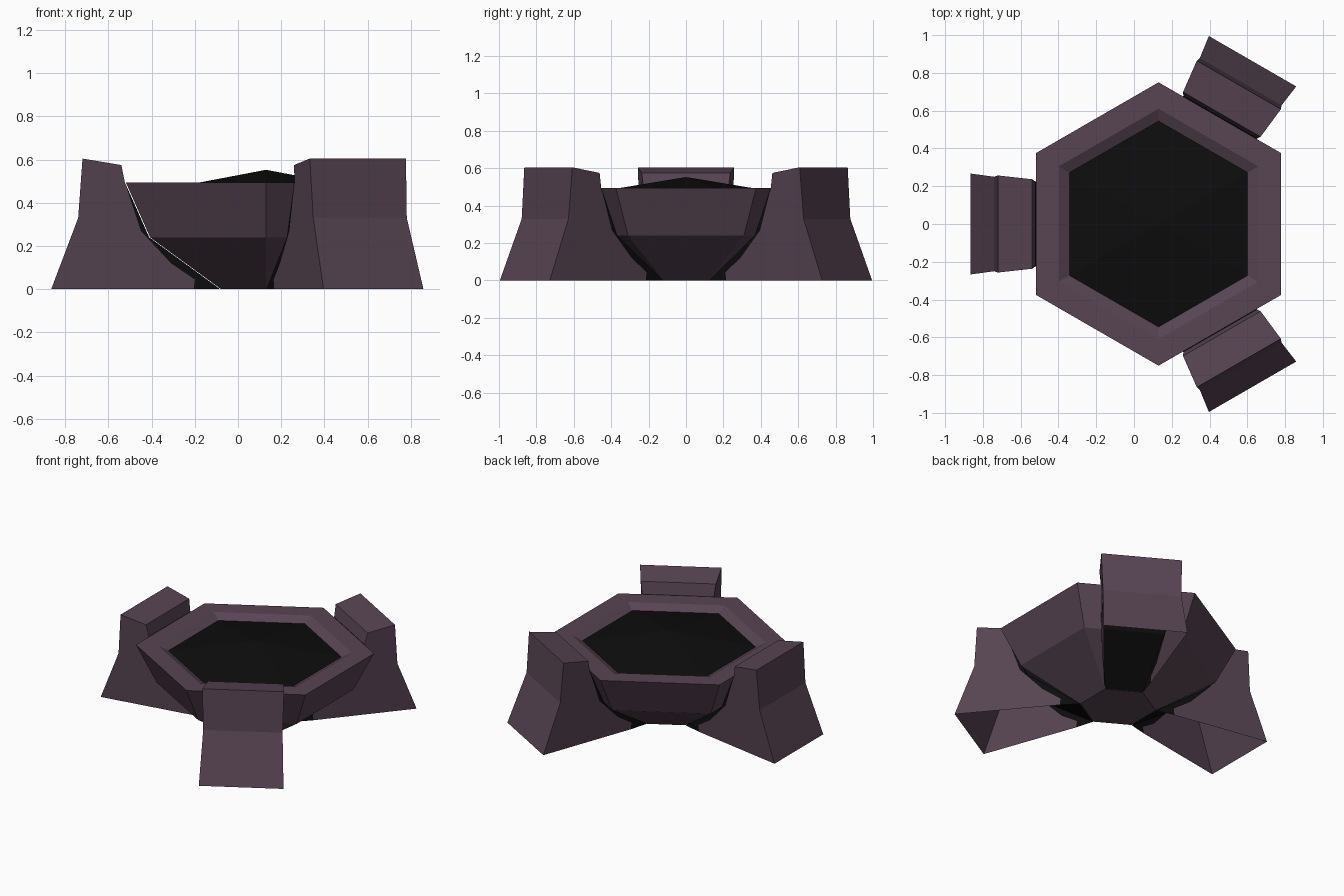
import bpy, bmesh, math

if "Cube" in bpy.data.objects:
    bpy.data.objects.remove(bpy.data.objects["Cube"])

CX = 0.13  # centre of the bowl


def material(name, rgb):
    m = bpy.data.materials.new(name)
    m.diffuse_color = (*rgb, 1)
    m.use_nodes = True
    m.node_tree.nodes["Principled BSDF"].inputs["Base Color"].default_value = m.diffuse_color
    return m


STONE = material("purple_stone", (0.095, 0.058, 0.085))
BLACK = material("soot_black", (0.004, 0.004, 0.004))


def finish(bm, name):
    bmesh.ops.recalc_face_normals(bm, faces=bm.faces)
    me = bpy.data.meshes.new(name)
    bm.to_mesh(me)
    bm.free()
    me.materials.append(STONE)
    me.materials.append(BLACK)
    ob = bpy.data.objects.new(name, me)
    ob.location.x = CX
    bpy.context.collection.objects.link(ob)
    return ob


def hex_ring(bm, r, z):
    return [bm.verts.new((r * math.cos(math.radians(30 + 60 * i)),
                          r * math.sin(math.radians(30 + 60 * i)), z)) for i in range(6)]


# Hexagonal bowl with a flat rim, filled by a low black pyramid
bm = bmesh.new()
profile = [(0.24, 0), (0.62, 0.24), (0.75, 0.495), (0.61, 0.495), (0.545, 0.463)]
rings = [hex_ring(bm, r, z) for r, z in profile]
bm.faces.new(rings[0])
for a, b in zip(rings, rings[1:]):
    for i in range(6):
        j = (i + 1) % 6
        bm.faces.new((a[i], a[j], b[j], b[i]))
peak = bm.verts.new((0, 0, 0.553))
for i in range(6):
    bm.faces.new((rings[-1][i], rings[-1][(i + 1) % 6], peak)).material_index = 1
finish(bm, "bowl")

# Hollow legs: (radius, height, half width), open underneath
OUTER = [(0.995, 0, 0.267), (0.87, 0.33, 0.25), (0.85, 0.605, 0.257),
         (0.67, 0.575, 0.237), (0.654, 0.495, 0.226)]
SOOT = [(0.58, 0.27, 0.21), (0.44, 0.12, 0.18), (0.33, 0.045, 0.15), (0.335, 0, 0.15)]
INNER = [(0.541, 0.24, 0.2), (0.212, 0, 0.12)]


def leg(name, angle):
    bm = bmesh.new()
    sides = []
    for s in (-1, 1):
        outer, soot, inner = ([bm.verts.new((r, s * w, z)) for r, z, w in pts]
                              for pts in (OUTER, SOOT, INNER))
        # side wall, with its blackened strip against the bowl
        bm.faces.new(outer + soot)
        bm.faces.new([outer[-1]] + soot + inner[::-1]).material_index = 1
        sides.append(outer + inner)
    left, right = sides
    for i in range(len(left) - 1):
        f = bm.faces.new((left[i], right[i], right[i + 1], left[i + 1]))
        f.material_index = 1 if i >= len(OUTER) - 1 else 0
    finish(bm, name).rotation_euler.z = math.radians(angle)


leg("left_leg", 180)
leg("back_right_leg", 60)
leg("front_right_leg", -60)
